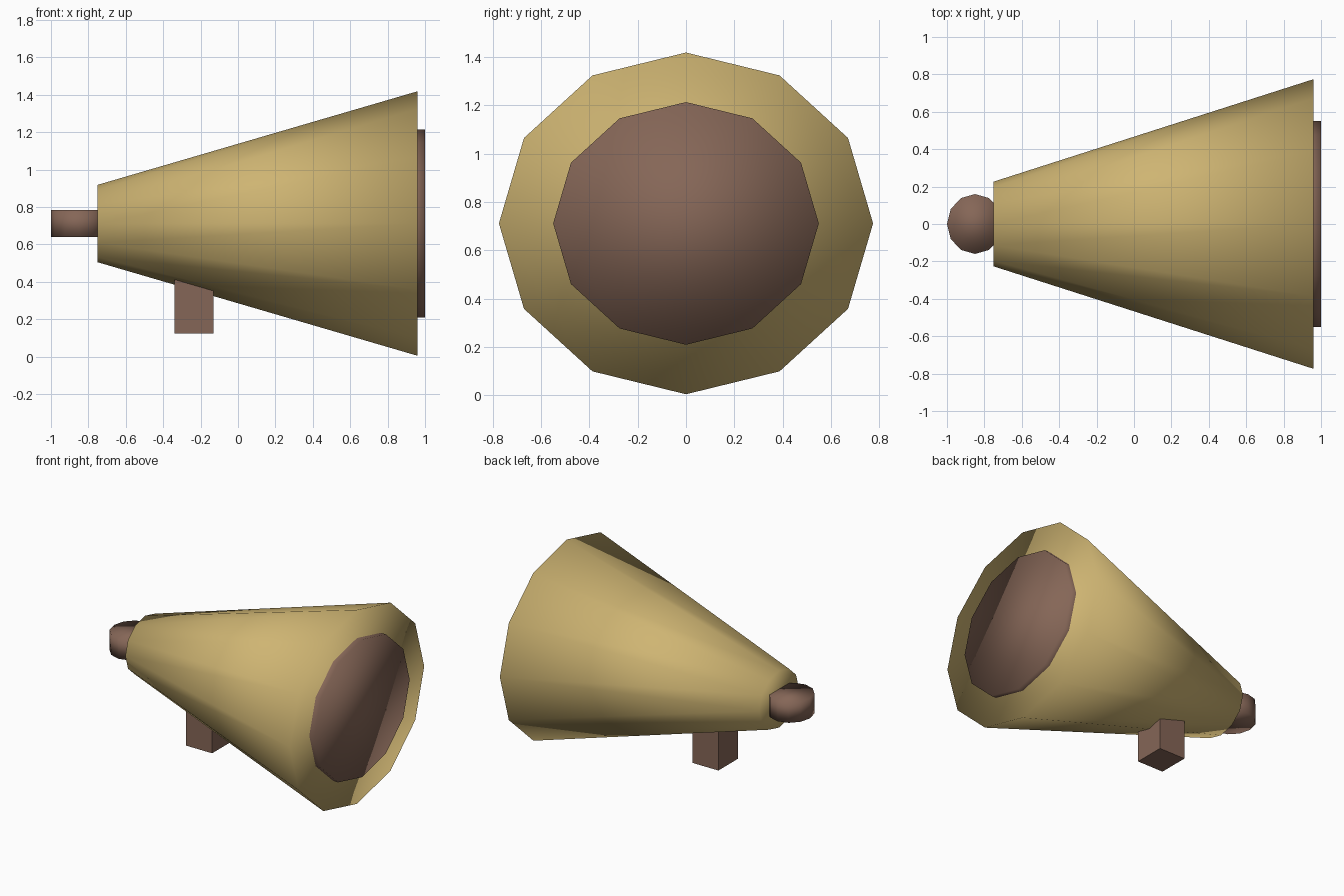
import bpy
import math
from mathutils import Matrix, Vector

if "Cube" in bpy.data.objects:
    bpy.data.objects.remove(bpy.data.objects["Cube"])


def material(name, rgb):
    m = bpy.data.materials.new(name)
    m.diffuse_color = (*rgb, 1)
    m.use_nodes = True
    m.node_tree.nodes["Principled BSDF"].inputs["Base Color"].default_value = m.diffuse_color
    return m


GOLD = material("brass_gold", (0.62, 0.46, 0.17))
BROWN = material("brown", (0.235, 0.133, 0.095))
AXIS_Z = 0.712


def finish(name, mat, smooth):
    ob = bpy.context.object
    ob.name = name
    ob.data.materials.append(mat)
    for p in ob.data.polygons:
        p.use_smooth = smooth
    return ob


def frustum_x(name, mat, x0, x1, r0, r1):
    """Twelve-sided frustum along x, slightly wider (y) than tall (z)."""
    bpy.ops.mesh.primitive_cone_add(vertices=12, radius1=r0, radius2=r1, depth=x1 - x0)
    ob = finish(name, mat, True)
    ob.data.transform(Matrix.Diagonal((1, 1.095, 1, 1)) @ Matrix.Rotation(math.pi / 2, 4, 'Y'))
    ob.location = ((x0 + x1) / 2, 0, AXIS_Z)
    return ob


# Flared horn body and the round plate in its mouth
frustum_x("horn_body", GOLD, -0.75, 0.96, 0.207, 0.707)
frustum_x("mouth_plate", BROWN, 0.90, 1.0, 0.502, 0.502)

# Upright round knob at the narrow end
bpy.ops.mesh.primitive_cylinder_add(vertices=12, radius=1, depth=1)
knob = finish("rear_knob", BROWN, True)
knob.data.transform(Matrix.Diagonal((0.15, 0.16, 0.146, 1)))
knob.location = (-0.85, 0, AXIS_Z)

# Square grip under the horn
bpy.ops.mesh.primitive_cube_add(size=1)
grip = finish("grip", BROWN, False)
grip.data.transform(Matrix.Diagonal((0.21, 0.225, 0.36, 1)))
grip.location = (-0.235, 0, 0.305)
